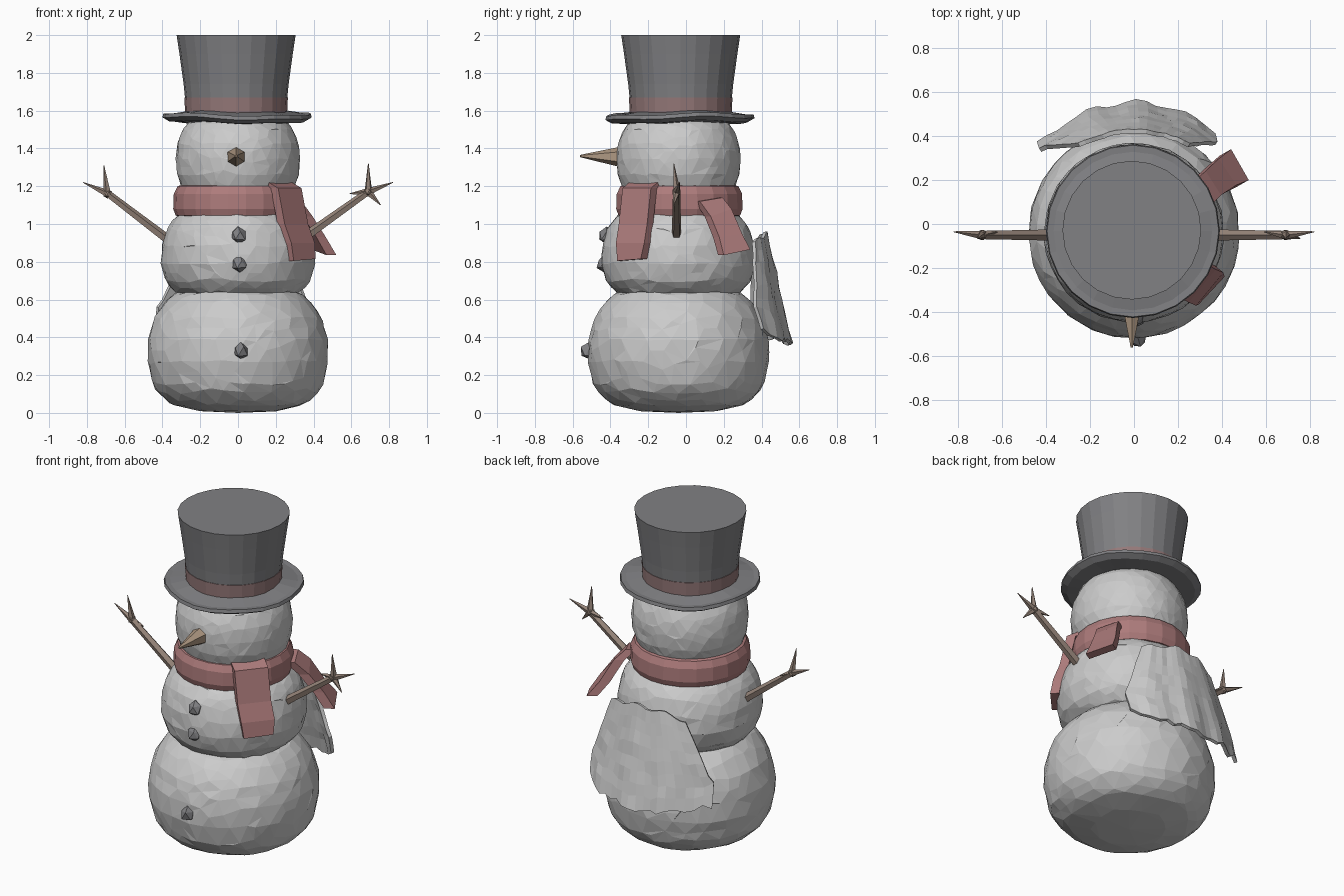
import bpy, bmesh, math, random
from mathutils import Vector, Matrix

if "Cube" in bpy.data.objects:
    bpy.data.objects.remove(bpy.data.objects["Cube"])

random.seed(4)
CY = -0.04  # centre line of the body in y


def material(name, rgb):
    m = bpy.data.materials.new(name)
    m.diffuse_color = (*rgb, 1)
    m.use_nodes = True
    m.node_tree.nodes["Principled BSDF"].inputs["Base Color"].default_value = m.diffuse_color
    return m


RED = material("dull_red", (0.42, 0.2, 0.2))
BAND = material("band_red", (0.3, 0.19, 0.19))
CARROT = material("tan", (0.42, 0.31, 0.22))
WOOD = material("wood", (0.3, 0.23, 0.19))
DARK = material("dark_grey", (0.22, 0.22, 0.23))


def finish(name, bm, mat=None):
    bmesh.ops.recalc_face_normals(bm, faces=bm.faces)
    me = bpy.data.meshes.new(name)
    bm.to_mesh(me)
    bm.free()
    ob = bpy.data.objects.new(name, me)
    bpy.context.collection.objects.link(ob)
    if mat:
        me.materials.append(mat)
    return ob


def ball(name, profile):
    """Triangulated ball whose outline follows a (radius, z) profile."""
    pts = [Vector(p) for p in profile]
    lens = [(b - a).length for a, b in zip(pts, pts[1:])]
    bm = bmesh.new()
    bmesh.ops.create_icosphere(bm, subdivisions=4, radius=1)
    for v in bm.verts:
        n = v.co.normalized()
        s = (1 - math.acos(max(-1, min(1, n.z))) / math.pi) * sum(lens)
        i = 0
        while i < len(lens) - 1 and s > lens[i]:
            s -= lens[i]
            i += 1
        p = pts[i].lerp(pts[i + 1], min(1, s / lens[i]))
        a = math.atan2(n.y, n.x)
        r = p.x * (1 + random.uniform(-0.008, 0.008))
        v.co = (r * math.cos(a), CY + r * math.sin(a), p.y)
    ob = finish(name, bm)
    dec = ob.modifiers.new("facets", 'DECIMATE')
    dec.ratio = 0.5
    return ob


def lathe(name, profile, centre, n=24, mat=None, closed=False, wave=0.0):
    bm = bmesh.new()
    rings = []
    for r, z in profile:
        ring = []
        for i in range(n):
            a = 2 * math.pi * i / n
            dz = wave * (r / 0.4) * (math.sin(2 * a + 0.6) + 0.6 * math.sin(5 * a))
            ring.append(bm.verts.new((centre[0] + r * math.cos(a),
                                      centre[1] + r * math.sin(a), z + dz)))
        rings.append(ring)
    pairs = list(zip(rings, rings[1:]))
    if closed:
        pairs.append((rings[-1], rings[0]))
    else:
        bm.faces.new(rings[0])
        bm.faces.new(rings[-1])
    for lo, hi in pairs:
        for i in range(n):
            j = (i + 1) % n
            bm.faces.new((lo[i], lo[j], hi[j], hi[i]))
    return finish(name, bm, mat)


def stick(bm, a, b, r1, r2, sides=5):
    a, b = Vector(a), Vector(b)
    d = b - a
    m = Matrix.Translation((a + b) / 2) @ d.to_track_quat('Z', 'Y').to_matrix().to_4x4()
    bmesh.ops.create_cone(bm, cap_ends=True, segments=sides, radius1=r1,
                          radius2=r2, depth=d.length, matrix=m)


def ribbon(name, stations, thick, mat):
    """Flat strip: each station is a centre and a half-width vector."""
    bm = bmesh.new()
    rings = []
    for i, (c, w) in enumerate(stations):
        c, w = Vector(c), Vector(w)
        nrm = Vector((w.y, -w.x, 0)).normalized() * thick / 2
        rings.append([bm.verts.new(c + s * w + t * nrm)
                      for s, t in ((-1, -1), (1, -1), (1, 1), (-1, 1))])
    bm.faces.new(rings[0])
    bm.faces.new(rings[-1])
    for p, q in zip(rings, rings[1:]):
        for i in range(4):
            j = (i + 1) % 4
            bm.faces.new((p[i], p[j], q[j], q[i]))
    return finish(name, bm, mat)


# three snow balls
ball("lower_body", [(0, 0), (0.2, 0.008), (0.36, 0.045), (0.445, 0.13), (0.48, 0.28),
                    (0.475, 0.4), (0.44, 0.51), (0.385, 0.59), (0.33, 0.64), (0, 0.68)])
ball("middle_body", [(0, 0.6), (0.33, 0.635), (0.385, 0.7), (0.408, 0.79), (0.4, 0.9),
                     (0.37, 0.99), (0.32, 1.05), (0, 1.1)])
ball("head", [(0, 1.1), (0.29, 1.17), (0.322, 1.26), (0.33, 1.36), (0.318, 1.44),
              (0.285, 1.51), (0.25, 1.55), (0, 1.57)])

# top hat
lathe("hat_brim", [(0.25, 1.535), (0.36, 1.54), (0.395, 1.56), (0.39, 1.58),
                   (0.36, 1.578), (0.26, 1.595)], (-0.005, -0.032), mat=DARK, wave=0.008)
lathe("hat_crown", [(0.265, 1.57), (0.265, 1.61), (0.278, 1.74), (0.3, 1.9), (0.315, 2.0)],
      (-0.01, -0.028), mat=DARK)
lathe("hat_band", [(0.255, 1.59), (0.27, 1.59), (0.274, 1.67), (0.255, 1.67)],
      (-0.01, -0.028), mat=BAND, closed=True)

# nose
bm = bmesh.new()
stick(bm, (-0.01, -0.33, 1.355), (-0.01, -0.56, 1.36), 0.058, 0.006, 6)
finish("nose", bm, CARROT)

# buttons
for i, (x, y, z) in enumerate([(0, -0.42, 0.94), (0.01, -0.43, 0.79), (0.015, -0.51, 0.325)]):
    bm = bmesh.new()
    bmesh.ops.create_icosphere(bm, subdivisions=1, radius=0.05)
    for v in bm.verts:
        v.co = v.co * random.uniform(0.75, 1.1) + Vector((x, y, z))
    finish(f"button_{i + 1}", bm, DARK)

# twig arms: start, fork point, finger tips as (x, z)
for name, start, fork, tips in [
        ("left_arm", (-0.35, 0.9), (-0.69, 1.16), [(-0.82, 1.22), (-0.71, 1.31), (-0.62, 1.13)]),
        ("right_arm", (0.34, 0.92), (0.69, 1.17),
         [(0.82, 1.22), (0.69, 1.32), (0.59, 1.16), (0.755, 1.1)])]:
    bm = bmesh.new()
    y = -0.05
    f = (fork[0], y, fork[1])
    stick(bm, (start[0], y, start[1]), f, 0.027, 0.02)
    bmesh.ops.create_icosphere(bm, subdivisions=1, radius=0.026, matrix=Matrix.Translation(f))
    for i, t in enumerate(tips):
        stick(bm, f, (t[0], y + 0.015 * (-1) ** i, t[1]), 0.021, 0.002)
    finish(name, bm, WOOD)

# scarf ring and its two tails
lathe("scarf_ring", [(0.28, 1.03), (0.325, 1.045), (0.338, 1.08), (0.335, 1.16),
                     (0.315, 1.2), (0.28, 1.21)], (-0.005, -0.035), 22, RED, closed=True)
w = (0.062, 0.075, 0)
ribbon("scarf_front_tail", [((0.205, -0.21, 1.22), w), ((0.255, -0.245, 1.19), w),
                            ((0.29, -0.265, 1.0), w), ((0.325, -0.28, 0.9), w),
                            ((0.335, -0.285, 0.81), (0.058, 0.062, 0.005))], 0.05, RED)
ribbon("scarf_back_tail", [((0.28, 0.12, 1.13), (-0.03, 0.06, 0.01)),
                           ((0.335, 0.17, 1.06), (-0.035, 0.055, 0.02)),
                           ((0.4, 0.22, 0.94), (-0.04, 0.06, 0.01)),
                           ((0.455, 0.255, 0.85), (-0.04, 0.07, 0.015))], 0.06, RED)

# cloth hanging behind, wider and ragged at the hem
bm = bmesh.new()
NX, NZ = 18, 8
grid = []
for k in range(NZ + 1):
    t = k / NZ
    row = []
    for i in range(NX + 1):
        s = 2 * i / NX - 1
        half = 0.25 + 0.15 * min(1, t * 1.35)
        x = s * half - 0.035 * t
        top = 0.95 - 0.05 * s * s + 0.012 * math.sin(9 * s)
        hem = 0.37 + 0.06 * s * s + random.uniform(-0.02, 0.02)
        z = top + (hem - top) * t
        y = 0.42 + 0.125 * t - 1.0 * x * x + 0.01 * t * math.sin(11 * s)
        row.append(bm.verts.new((x, y + random.uniform(-0.004, 0.004), z)))
    grid.append(row)
for a, b in zip(grid, grid[1:]):
    for i in range(NX):
        bm.faces.new((a[i], a[i + 1], b[i + 1], b[i]))
cape = finish("back_cloth", bm)
sol = cape.modifiers.new("thickness", 'SOLIDIFY')
sol.thickness = 0.02
sol.offset = 0
